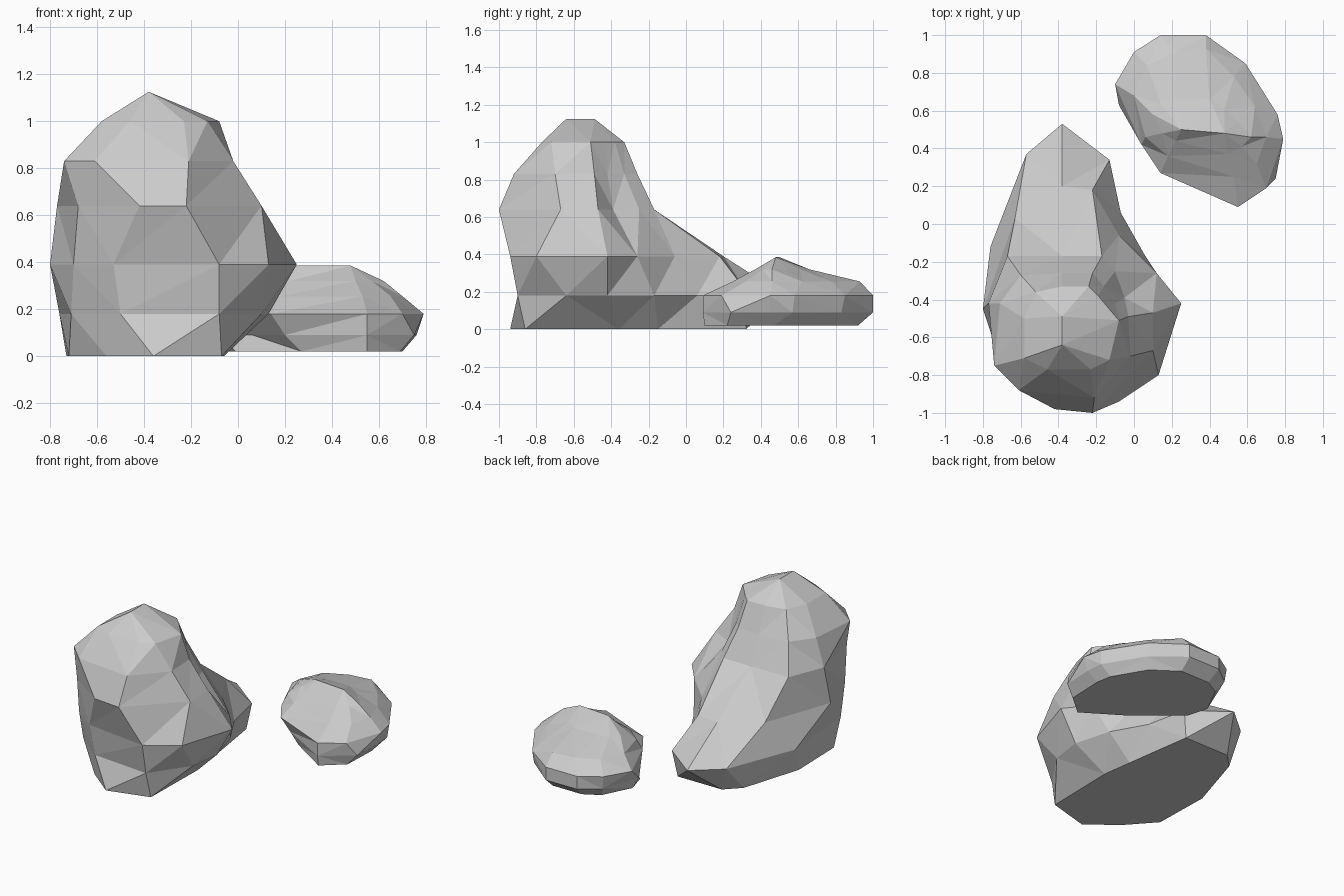
import bpy, bmesh


def loft(name, sections, peak, owner):
    """Skin stacked outlines (z, points), closing on a short summit edge."""
    bm = bmesh.new()
    rings = [[bm.verts.new((x, y, z)) for x, y in pts] for z, pts in sections]
    rings.append([bm.verts.new(peak[i]) for i in owner])
    n = len(rings[0])
    for a, b in zip(rings, rings[1:]):
        for i in range(n):
            j = (i + 1) % n
            bm.faces.new((a[i], a[j], b[j], b[i]))
    bm.faces.new(rings[0])
    bmesh.ops.remove_doubles(bm, verts=bm.verts, dist=0.001)
    bmesh.ops.triangulate(bm, faces=bm.faces, quad_method='SHORT_EDGE')
    bmesh.ops.recalc_face_normals(bm, faces=bm.faces)
    mesh = bpy.data.meshes.new(name)
    bm.to_mesh(mesh)
    bm.free()
    obj = bpy.data.objects.new(name, mesh)
    bpy.context.collection.objects.link(obj)
    return obj


# Tall boulder: outlines run clockwise from the low tail at the back
tall = [
    (0.00, [(-.50, .32), (-.16, .32), (-.12, .06), (-.09, -.15), (-.06, -.36), (-.07, -.86),
            (-.36, -.94), (-.56, -.78), (-.72, -.60), (-.73, -.20), (-.60, .22)]),
    (0.18, [(-.38, .53), (-.13, .34), (-.07, .06), (.06, -.17), (.13, -.42), (.10, -.64),
            (-.08, -.90), (-.50, -.86), (-.71, -.69), (-.76, -.12), (-.57, .37)]),
    (0.39, [(-.38, .20), (-.22, .18), (-.08, -.06), (.12, -.26), (.25, -.42), (.13, -.80),
            (-.08, -.94), (-.53, -.88), (-.70, -.75), (-.80, -.45), (-.63, .03)]),
    (0.64, [(-.38, -.17), (-.17, -.17), (-.10, -.25), (-.05, -.39), (.10, -.47), (.10, -.67),
            (-.22, -1.0), (-.42, -.98), (-.68, -.80), (-.77, -.42), (-.67, -.17)]),
    (0.83, [(-.38, -.26), (-.22, -.26), (-.16, -.33), (-.10, -.42), (-.03, -.49), (-.02, -.70),
            (-.21, -.92), (-.61, -.88), (-.74, -.75), (-.71, -.42), (-.60, -.27)]),
    (1.00, [(-.38, -.33), (-.24, -.33), (-.19, -.38), (-.14, -.44), (-.08, -.51), (-.13, -.72),
            (-.23, -.77), (-.46, -.77), (-.58, -.71), (-.58, -.50), (-.52, -.36)]),
]
loft("tall_boulder", tall, [(-.38, -.49, 1.125), (-.38, -.64, 1.125)],
     [0, 0, 0, 0, 0, 1, 1, 1, 1, 0, 0])

# Low boulder: outlines run clockwise from the back left
low = [
    (0.02, [(.16, .92), (.38, .92), (.55, .80), (.68, .58), (.70, .47), (.69, .22),
            (.55, .10), (.27, .28), (-.01, .52), (-.05, .66), (.05, .86)]),
    (0.09, [(.14, 1.0), (.38, 1.0), (.59, .83), (.75, .57), (.76, .45), (.75, .24),
            (.55, .09), (.20, .29), (.06, .50), (-.08, .63), (.01, .90)]),
    (0.18, [(.14, 1.0), (.38, 1.0), (.59, .85), (.76, .58), (.79, .45), (.70, .19),
            (.55, .09), (.14, .27), (.04, .42), (-.10, .74), (.00, .91)]),
    (.255, [(.22, .91), (.38, .93), (.53, .78), (.64, .62), (.70, .46), (.65, .32),
            (.53, .25), (.18, .36), (.06, .46), (.00, .68), (.07, .84)]),
    (0.32, [(.22, .66), (.40, .66), (.48, .61), (.55, .54), (.62, .46), (.57, .41),
            (.50, .37), (.22, .44), (.15, .48), (.10, .58), (.14, .64)]),
]
loft("low_boulder", low, [(.25, .50, .385), (.48, .48, .385)],
     [0, 1, 1, 1, 1, 1, 1, 0, 0, 0, 0])
